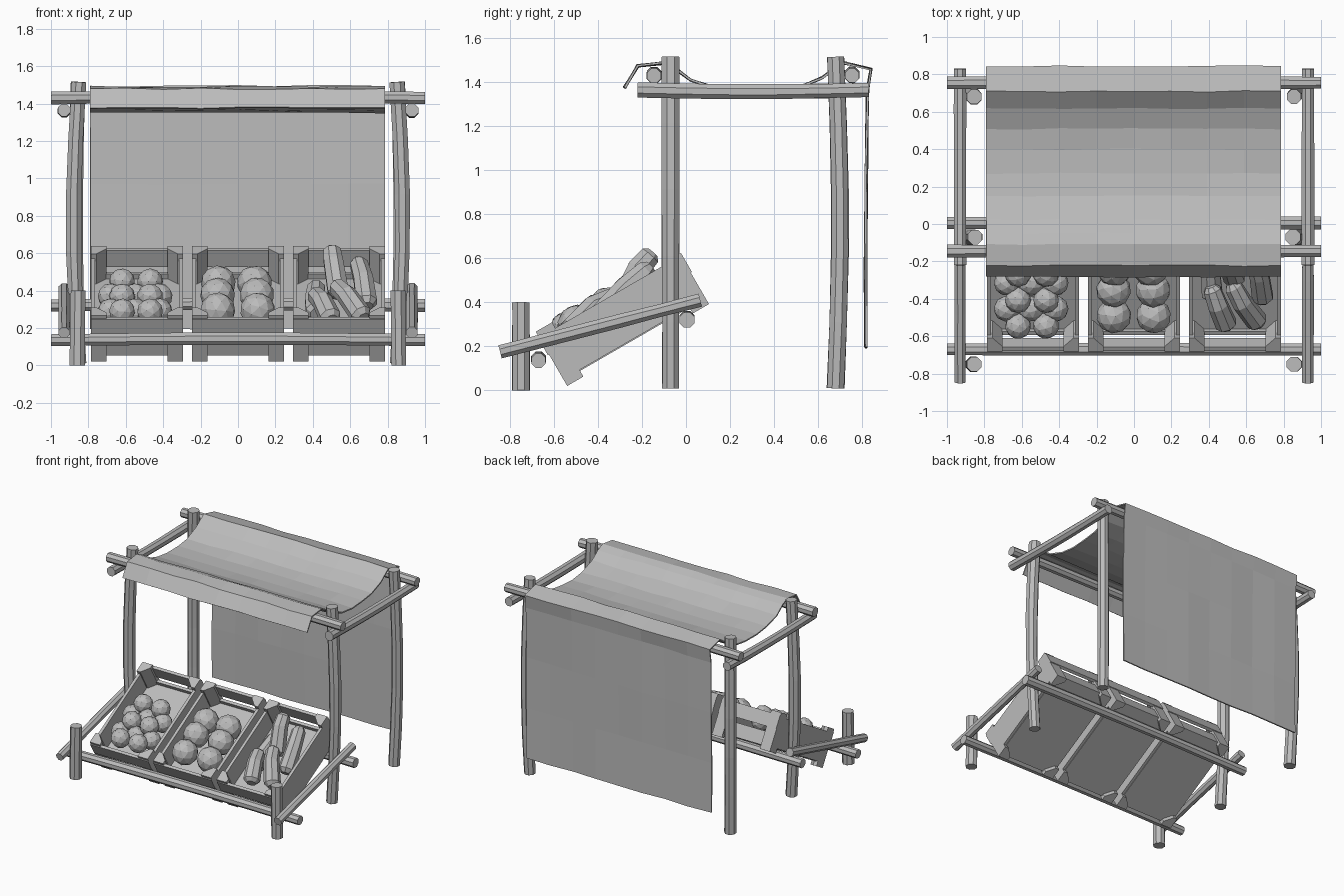
import bpy, bmesh, math, random
from mathutils import Vector, Matrix

random.seed(4)
if "Cube" in bpy.data.objects:
    bpy.data.objects.remove(bpy.data.objects["Cube"])

grey = bpy.data.materials.new("plain grey")
grey.use_nodes = True
grey.diffuse_color = (0.5, 0.5, 0.5, 1)
grey.node_tree.nodes["Principled BSDF"].inputs["Base Color"].default_value = (0.5, 0.5, 0.5, 1)

TILT = Matrix.Translation((0, -0.54, 0.02)) @ Matrix.Rotation(math.radians(30), 4, 'X')


def finish(name, bm, matrix=Matrix()):
    bmesh.ops.recalc_face_normals(bm, faces=bm.faces)
    mesh = bpy.data.meshes.new(name)
    bm.to_mesh(mesh)
    bm.free()
    mesh.materials.append(grey)
    obj = bpy.data.objects.new(name, mesh)
    obj.matrix_world = matrix
    bpy.context.collection.objects.link(obj)
    return obj


def tube(name, points, radii, sides=8, matrix=Matrix()):
    """Faceted tube along a path, with flat caps."""
    pts = [Vector(p) for p in points]
    bm = bmesh.new()
    rings = []
    for i, p in enumerate(pts):
        t = (pts[min(i + 1, len(pts) - 1)] - pts[max(i - 1, 0)]).normalized()
        ref = Vector((1, 0, 0)) if abs(t.x) < 0.8 else Vector((0, 0, 1))
        a = t.cross(ref).normalized()
        b = t.cross(a)
        angles = [math.tau * (k + 0.5) / sides for k in range(sides)]
        rings.append([bm.verts.new(p + radii[i] * (math.cos(g) * a + math.sin(g) * b)) for g in angles])
    for r, s in zip(rings, rings[1:]):
        for k in range(sides):
            n = (k + 1) % sides
            bm.faces.new((r[k], r[n], s[n], s[k]))
    bm.faces.new(rings[0])
    bm.faces.new(rings[-1])
    return finish(name, bm, matrix)


def log(name, start, end, radius, bow=(0, 0, 0), steps=5):
    """Rough pole, bent by bow at its middle."""
    a, b, bow = Vector(start), Vector(end), Vector(bow)
    pts, radii = [], []
    for i in range(steps + 1):
        f = i / steps
        pts.append(a.lerp(b, f) + bow * math.sin(math.pi * f))
        radii.append(radius * random.uniform(0.94, 1.04))
    return tube(name, pts, radii)


def box(bm, lo, hi):
    lo, hi = Vector(lo), Vector(hi)
    m = Matrix.Translation((lo + hi) / 2) @ Matrix.Diagonal((*(hi - lo), 1))
    bmesh.ops.create_cube(bm, size=1, matrix=m)


def prism(bm, outline, z0, z1):
    low = [bm.verts.new((x, y, z0)) for x, y in outline]
    top = [bm.verts.new((x, y, z1)) for x, y in outline]
    bm.faces.new(low)
    bm.faces.new(top)
    for i in range(len(low)):
        j = (i + 1) % len(low)
        bm.faces.new((low[i], low[j], top[j], top[i]))


# Posts and side rails, mirrored left and right
for side, s in (("left", 1), ("right", -1)):
    log(f"{side}_short_post", (s * 0.86, -0.75, 0), (s * 0.855, -0.75, 0.40), 0.044, steps=2)
    log(f"{side}_front_post", (s * 0.85, -0.07, 0.01), (s * 0.85, -0.07, 1.515), 0.043, (s * 0.03, 0, 0))
    log(f"{side}_back_post", (s * 0.855, 0.68, 0.01), (s * 0.855, 0.68, 1.515), 0.043, (s * 0.015, 0.02, 0))
    log(f"{side}_top_rail", (s * 0.93, -0.22, 1.365), (s * 0.93, 0.83, 1.365), 0.036, (0, 0, -0.008))
    log(f"{side}_sloping_rail", (s * 0.93, -0.845, 0.175), (s * 0.93, 0.065, 0.41), 0.033)

# Cross rails
for name, y, z in (("top_front_rail", -0.145, 1.43), ("top_back_rail", 0.755, 1.43),
                   ("crate_front_rail", -0.67, 0.135), ("crate_back_rail", 0.005, 0.32)):
    log(name, (-1, y, z), (1, y, z), 0.036, (0, 0, 0.008))

# Crates: tilted boxes with chamfered corner posts
LENGTH, HALF = 0.744, 0.247
for name, cx in (("right_crate", -0.54), ("middle_crate", 0), ("left_crate", 0.54)):
    bm = bmesh.new()
    box(bm, (cx - HALF + 0.02, 0.03, 0.03), (cx + HALF - 0.02, LENGTH - 0.03, 0.10))
    for s in (-1, 1):
        edge = cx + s * HALF
        box(bm, (min(edge, edge - s * 0.022), 0.02, 0.035), (max(edge, edge - s * 0.022), LENGTH - 0.02, 0.255))
        for end, d in ((0, 1), (LENGTH, -1)):
            corner = ((0, 0), (0.085, 0), (0.085, 0.03), (0.03, 0.085), (0, 0.085))
            prism(bm, [(edge - s * x, end + d * y) for x, y in corner], 0, 0.285)
    for end, d in ((0, 1), (LENGTH, -1)):
        for inset, wide, z0, z1 in ((-0.006, HALF, 0.165, 0.265), (0.012, HALF - 0.05, 0.03, 0.13)):
            y0, y1 = sorted((end + d * inset, end + d * (inset + 0.022)))
            box(bm, (cx - wide, y0, z0), (cx + wide, y1, z1))
    finish(name, bm, TILT)


def fruit(name, x, u, v, radius):
    bm = bmesh.new()
    spin = Matrix.Rotation(random.uniform(0, 6), 4, Vector((random.random(), 1, random.random())))
    bmesh.ops.create_icosphere(bm, subdivisions=2, radius=radius, matrix=Matrix.Translation((x, u, v)) @ spin)
    finish(name, bm, TILT)


# Small round fruit, staggered in rows
for row in range(5):
    xs = (-0.62, -0.47) if row % 2 == 0 else (-0.68, -0.55, -0.42)
    for x in xs:
        fruit("small_fruit", x, 0.13 + row * 0.08, 0.235 if row % 2 == 0 else 0.19, 0.07)

# Large round fruit in pairs
for u in (0.18, 0.34, 0.47):
    for x in (-0.1, 0.095):
        fruit("large_fruit", x + random.uniform(-0.01, 0.01), u, 0.215, 0.094)

# Long marrows, rounded off at both ends
MARROWS = (
    ((0.41, 0.36, 0.21), (0.45, 0.25, 0.23), (0.50, 0.10, 0.20)),
    ((0.52, 0.40, 0.24), (0.58, 0.28, 0.25), (0.67, 0.12, 0.20)),
    ((0.50, 0.64, 0.33), (0.51, 0.55, 0.30), (0.54, 0.38, 0.18)),
    ((0.64, 0.60, 0.28), (0.67, 0.45, 0.25), (0.69, 0.26, 0.19)),
    ((0.42, 0.56, 0.15), (0.41, 0.40, 0.15), (0.42, 0.25, 0.15)),
)
for a, b, c in MARROWS:
    a, b, c = Vector(a), Vector(b), Vector(c)
    path = [a, a.lerp(b, 0.2), b, b.lerp(c, 0.85), c]
    tube("marrow", path, (0.03, 0.05, 0.056, 0.06, 0.035), matrix=TILT)

# Cloth: front flap, sagging roof and back drape in one sheet
profile = [(-0.28, 1.375), (-0.22, 1.475), (-0.11, 1.487), (-0.05, 1.465), (0.02, 1.41), (0.15, 1.37),
           (0.27, 1.355), (0.40, 1.36), (0.51, 1.375), (0.62, 1.42), (0.71, 1.49), (0.84, 1.46), (0.825, 1.36),
           (0.82, 0.97), (0.815, 0.58), (0.817, 0.195)]
bm = bmesh.new()
COLUMNS = 8
rows = []
for y, z in profile:
    row = []
    for i in range(COLUMNS + 1):
        x = -0.79 + 1.575 * i / COLUMNS
        row.append(bm.verts.new((x, y + random.uniform(-0.004, 0.004), z + random.uniform(-0.004, 0.004))))
    rows.append(row)
for r, s in zip(rows, rows[1:]):
    for i in range(COLUMNS):
        bm.faces.new((r[i], r[i + 1], s[i + 1], s[i]))
cloth = finish("cloth_awning", bm)
solid = cloth.modifiers.new("thickness", 'SOLIDIFY')
solid.thickness = 0.01
solid.offset = 0
